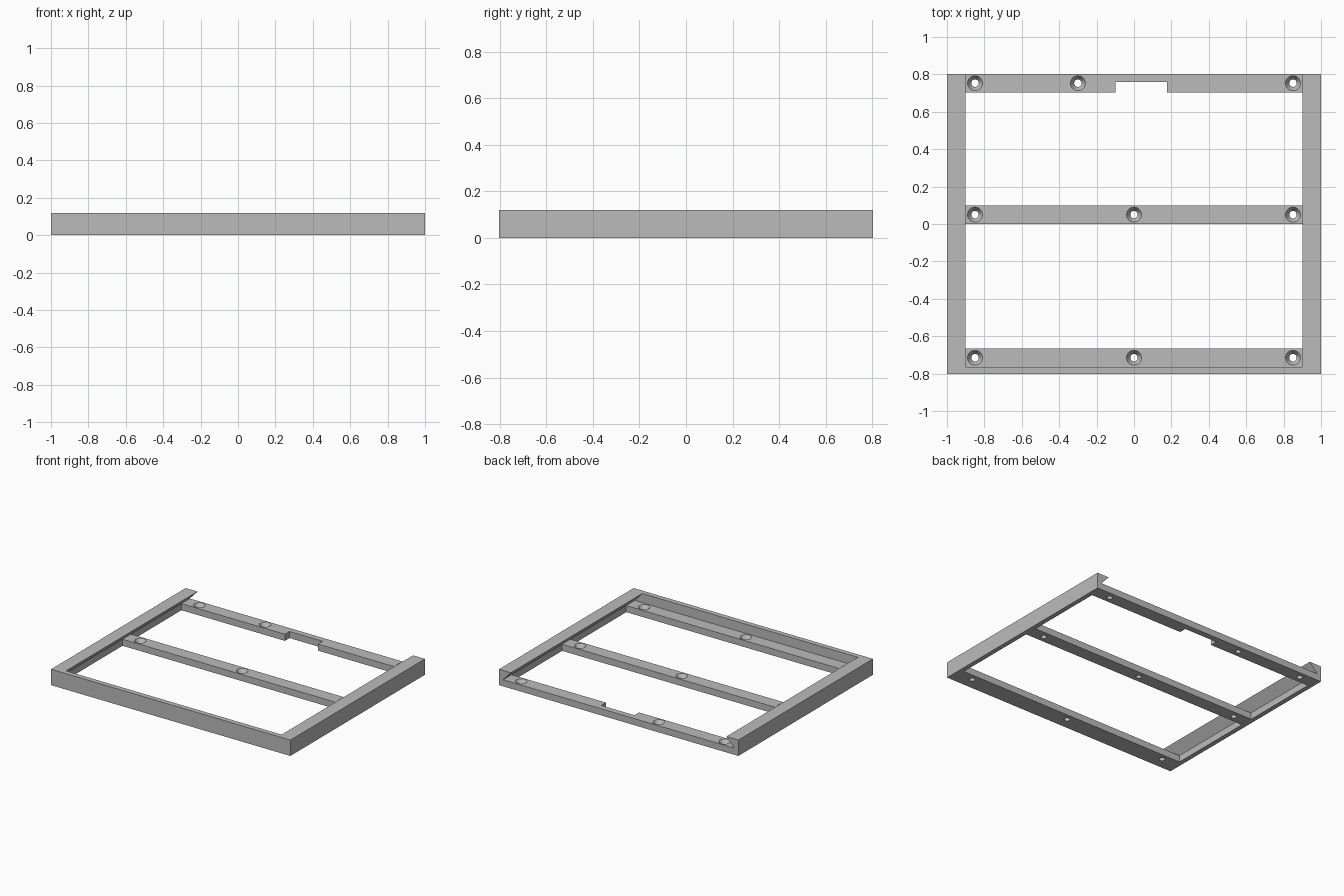
import bpy, bmesh, math
from mathutils import Vector

old = bpy.data.objects.get("Cube")
if old:
    bpy.data.objects.remove(old, do_unlink=True)

HALF_Y = 0.803      # half depth of the frame
TOP = 0.12          # rail height
BAR = 0.05          # crossbar height
WALL = 0.965        # inner side of the rail foot
LIP = 0.90          # inner edge of the rail top
WIDTH = 0.10        # crossbar width

grey = bpy.data.materials.new("plain_grey")
grey.use_nodes = True
colour = (0.5, 0.5, 0.5, 1)
grey.diffuse_color = colour
grey.node_tree.nodes["Principled BSDF"].inputs["Base Color"].default_value = colour


def finish(name, bm):
    bmesh.ops.recalc_face_normals(bm, faces=bm.faces)
    mesh = bpy.data.meshes.new(name)
    bm.to_mesh(mesh)
    bm.free()
    mesh.materials.append(grey)
    obj = bpy.data.objects.new(name, mesh)
    bpy.context.collection.objects.link(obj)
    return obj


def prism(name, points, along):
    """Extrude a closed outline along a vector."""
    bm = bmesh.new()
    face = bm.faces.new([bm.verts.new(p) for p in points])
    moved = bmesh.ops.extrude_face_region(bm, geom=[face], use_keep_orig=True)["geom"]
    bmesh.ops.translate(bm, vec=Vector(along),
                        verts=[g for g in moved if isinstance(g, bmesh.types.BMVert)])
    return finish(name, bm)


def drill(bar, holes):
    """Cut countersunk screw holes through a crossbar."""
    profile = [(0, -0.02), (0.02, -0.02), (0.02, 0.018), (0.04, BAR), (0.04, 0.08), (0, 0.08)]
    bm = bmesh.new()
    for x, y in holes:
        verts = [bm.verts.new((x + r, y, z)) for r, z in profile]
        edges = [bm.edges.new(pair) for pair in zip(verts, verts[1:])]
        bmesh.ops.spin(bm, geom=verts + edges, cent=(x, y, 0), axis=(0, 0, 1),
                       angle=math.tau, steps=32, use_duplicate=False)
    bmesh.ops.remove_doubles(bm, verts=bm.verts, dist=0.0001)
    cutter = finish("hole_cutter", bm)
    cutter.hide_render = True
    mod = bar.modifiers.new("holes", "BOOLEAN")
    mod.operation, mod.solver, mod.object = "DIFFERENCE", "EXACT", cutter
    bpy.ops.object.select_all(action="DESELECT")
    bpy.context.view_layer.objects.active = bar
    bar.select_set(True)
    bpy.ops.object.modifier_apply(modifier=mod.name)
    bpy.data.objects.remove(cutter, do_unlink=True)
    bpy.ops.object.shade_smooth_by_angle(angle=math.radians(25))


# Side rails with an undercut dovetail lip
for side, label in ((1, "left"), (-1, "right")):
    section = [(1, 0), (1, TOP), (LIP, TOP), (WALL, BAR), (WALL, 0)]
    prism(label + "_side_rail", [(side * x, -HALF_Y, z) for x, z in section],
          (0, 2 * HALF_Y, 0))

# Front wall fitted between the rails
half = [(WALL, 0), (WALL, BAR), (LIP, TOP)]
outline = half + [(-x, z) for x, z in reversed(half)]
prism("front_wall", [(x, -HALF_Y, z) for x, z in outline], (0, 0.038, 0))

# Crossbars, each with three screw holes
for name, y0, middle_hole in (("front_crossbar", -0.765, 0),
                              ("middle_crossbar", 0, 0),
                              ("back_crossbar", HALF_Y - WIDTH, -0.3)):
    y1 = y0 + WIDTH
    outline = [(-WALL, y0)]
    if name == "back_crossbar":
        # cable notch in the inner edge
        outline += [(-0.1, y0), (-0.1, 0.758), (0.177, 0.758), (0.177, y0)]
    outline += [(WALL, y0), (WALL, y1), (-WALL, y1)]
    bar = prism(name, [(x, y, 0) for x, y in outline], (0, 0, BAR))
    drill(bar, [(x, y0 + WIDTH / 2) for x in (-0.85, middle_hole, 0.85)])
